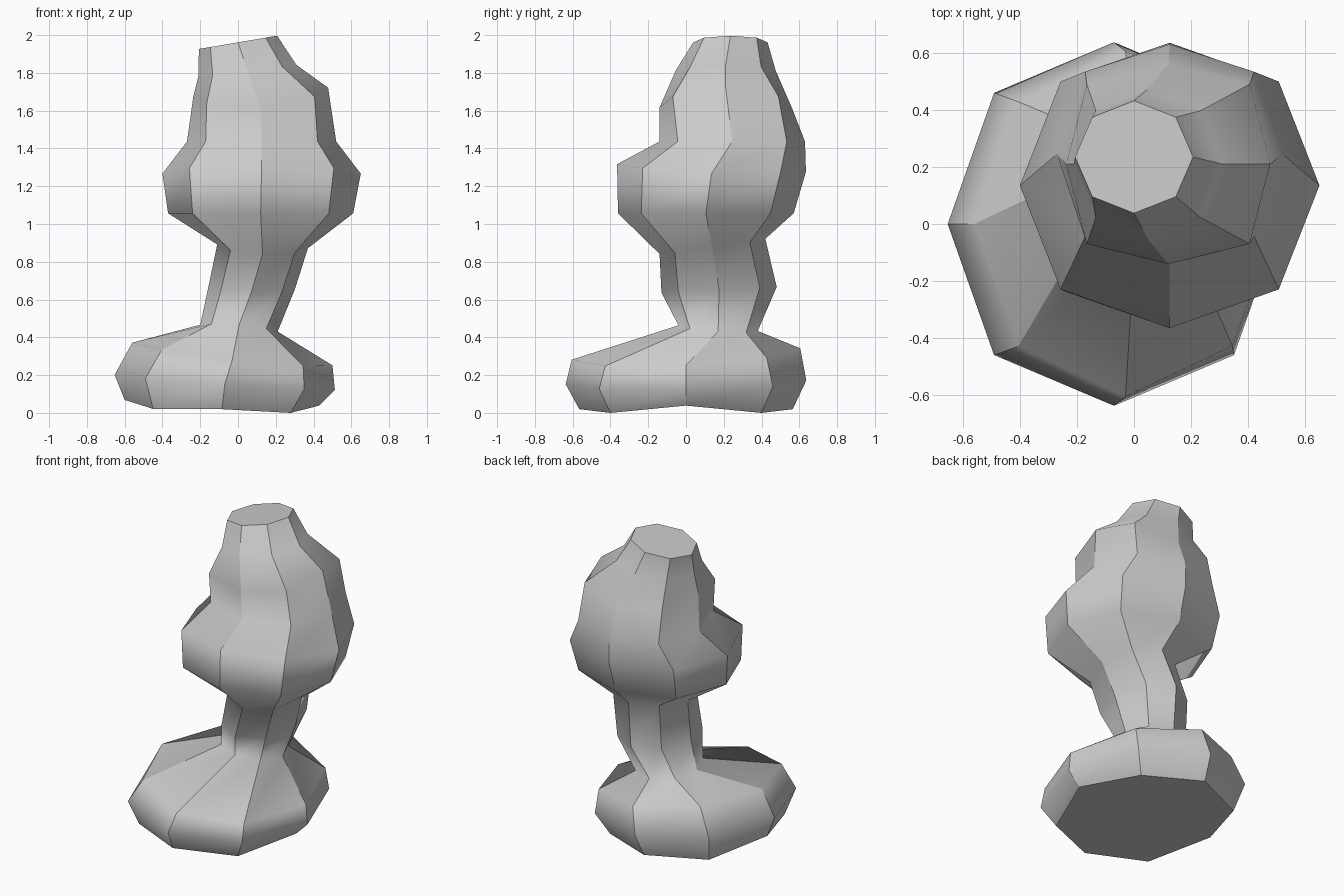
import bpy, bmesh
from math import cos, sin, pi

SIDES = 8
# Rings: z, centre x, centre y, radius x, radius y, tilt x, tilt y, saddle, corner push
rings = [
    (0.027, -0.085, 0.000, 0.515, 0.565, -0.015, 0.000, 0.017, 1.00),   # foot underside
    (0.165, -0.070, 0.000, 0.583, 0.637, -0.040, 0.010, 0.000, 1.02),
    (0.315, -0.030, 0.000, 0.530, 0.605, -0.060, 0.030, 0.000, 1.00),
    (0.452, 0.005, 0.170, 0.205, 0.210, -0.018, -0.015, 0.000, 1.00),   # ankle
    (0.655, 0.070, 0.175, 0.230, 0.305, 0.000, 0.015, 0.000, 1.00),
    (0.885, 0.130, 0.140, 0.240, 0.280, -0.010, 0.040, 0.000, 1.00),    # neck
    (1.060, 0.120, 0.105, 0.490, 0.465, 0.000, 0.000, 0.000, 1.04),
    (1.285, 0.125, 0.135, 0.525, 0.500, 0.000, -0.020, -0.015, 1.03),   # widest
    (1.440, 0.125, 0.245, 0.395, 0.385, 0.000, 0.000, 0.000, 1.06),
    (1.660, 0.120, 0.210, 0.357, 0.350, 0.025, 0.000, 0.040, 1.13),
    (1.815, 0.050, 0.210, 0.260, 0.265, 0.030, 0.000, 0.000, 1.00),
    (1.965, 0.000, 0.235, 0.207, 0.197, 0.035, 0.000, 0.000, 1.00),     # crown
]

bm = bmesh.new()
loops = []
for i, (z, cx, cy, rx, ry, tx, ty, saddle, corner) in enumerate(rings):
    loop = []
    for k in range(SIDES):
        a = 2 * pi * k / SIDES
        push = corner if k % 2 else 1.0
        h = z + tx * cos(a) + ty * sin(a) + saddle * cos(2 * a)
        if i == 0:
            h += 0.013 * cos(4 * a)      # underside rests on its corners
        loop.append(bm.verts.new((cx + rx * push * cos(a),
                                  cy + ry * push * sin(a), h)))
    loops.append(loop)

# Walls between neighbouring rings
for lo, hi in zip(loops, loops[1:]):
    for k in range(SIDES):
        n = (k + 1) % SIDES
        bm.faces.new((lo[k], lo[n], hi[n], hi[k])).smooth = True

# Flat underside and crown
caps = [bm.faces.new(loops[0][::-1]), bm.faces.new(loops[-1])]

# Crisp vertical ridges and cap rims, smooth bends along the height
for lo, hi in zip(loops, loops[1:]):
    for v, w in zip(lo, hi):
        bm.edges.get((v, w)).smooth = False
for cap in caps:
    for e in cap.edges:
        e.smooth = False

# Stand on the ground plane
drop = min(v.co.z for v in bm.verts)
for v in bm.verts:
    v.co.z -= drop

mesh = bpy.data.meshes.new("carved_post")
bm.to_mesh(mesh)
bm.free()
bpy.context.collection.objects.link(bpy.data.objects.new("carved_post", mesh))
